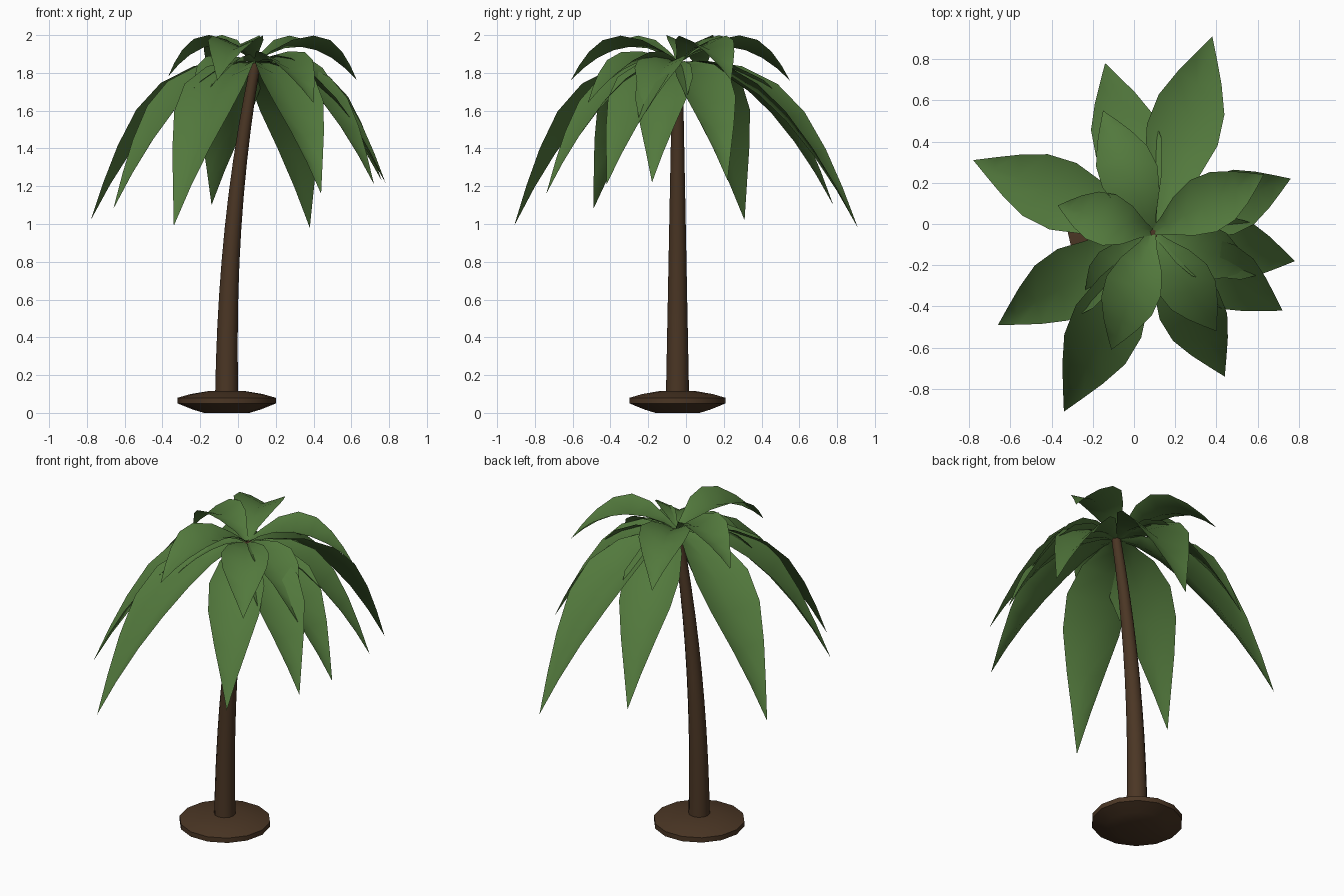
import bpy, bmesh, math
from mathutils import Vector

cube = bpy.data.objects.get("Cube")
if cube:
    bpy.data.objects.remove(cube, do_unlink=True)


def material(name, rgb):
    mat = bpy.data.materials.new(name)
    mat.use_nodes = True
    mat.diffuse_color = (*rgb, 1)
    mat.node_tree.nodes["Principled BSDF"].inputs["Base Color"].default_value = (*rgb, 1)
    return mat


bark = material("bark brown", (0.07, 0.037, 0.018))
leaf = material("leaf green", (0.085, 0.19, 0.046))


def finish(name, bm, mat):
    mesh = bpy.data.meshes.new(name)
    bm.to_mesh(mesh)
    bm.free()
    mesh.materials.append(mat)
    obj = bpy.data.objects.new(name, mesh)
    bpy.context.collection.objects.link(obj)
    return obj


def bridge(bm, a, b, closed):
    for i in range(len(a) if closed else len(a) - 1):
        j = (i + 1) % len(a)
        bm.faces.new((a[i], a[j], b[j], b[i]))


def loft(name, rings, sides, mat):
    """Capped round loft through (centre, radius) rings."""
    bm = bmesh.new()
    loops = []
    for (x, y, z), r in rings:
        angles = [math.tau * i / sides for i in range(sides)]
        loops.append([bm.verts.new((x + r * math.cos(t), y + r * math.sin(t), z)) for t in angles])
    for a, b in zip(loops, loops[1:]):
        bridge(bm, a, b, True)
    bm.faces.new(loops[0][::-1])
    bm.faces.new(loops[-1])
    obj = finish(name, bm, mat)
    bpy.ops.object.select_all(action='DESELECT')
    obj.select_set(True)
    bpy.context.view_layer.objects.active = obj
    bpy.ops.object.shade_smooth_by_angle(angle=math.radians(40))


# Base mound
mound = [(0, 0.12), (0.018, 0.18), (0.05, 0.26), (0.08, 0.26), (0.1, 0.19), (0.115, 0.1)]
loft("base_mound", [((-0.06, -0.045, z), r) for z, r in mound], 14, bark)

# Leaning trunk, curving more towards the top
STEPS = 10
trunk = []
for i in range(STEPS + 1):
    t = i / STEPS
    trunk.append(((-0.06 + 0.155 * t ** 2.2, -0.045, 0.1 + 1.76 * t), 0.061 - 0.034 * t))
loft("trunk", trunk, 12, bark)

# Fronds: channelled leaves that arch out from the crown
CROWN = Vector((0.09, -0.04, 1.85))
OUTLINE = [(0, 0.1), (0.13, 0.34), (0.29, 0.75), (0.45, 1), (0.6, 0.93), (0.75, 0.62), (0.88, 0.3), (1, 0)]


def frond(name, tip, arch):
    reach = Vector(tip) - CROWN
    drop = -reach.z
    out = Vector((reach.x, reach.y, 0))
    length = out.length
    out.normalize()
    side = Vector((-out.y, out.x, 0))
    half = 0.08 + 0.1 * length
    bm = bmesh.new()
    rows = []
    for u, w in OUTLINE:
        mid = CROWN + out * (length * u)
        mid.z += -drop * u + arch * 4 * u * (1 - u)
        slope = (-drop + arch * 4 * (1 - 2 * u)) / length
        normal = (Vector((0, 0, 1)) - out * slope).normalized()
        w *= half
        lift = normal * (w * 0.42)
        if w == 0:
            rows.append([bm.verts.new(mid)])
        else:
            rows.append([bm.verts.new(mid + side * (w * s) + lift * abs(s)) for s in (-1, 0, 1)])
    for a, b in zip(rows, rows[1:]):
        if len(b) == 1:
            for i in range(2):
                bm.faces.new((a[i], b[0], a[i + 1]))
        else:
            bridge(bm, a, b, False)
    bmesh.ops.recalc_face_normals(bm, faces=bm.faces)
    if sum(f.normal.z for f in bm.faces) < 0:
        bmesh.ops.reverse_faces(bm, faces=bm.faces)
    for f in bm.faces:
        f.smooth = True
    finish(name, bm, leaf)


LOWER = [(0.38, 0.91, 0.98), (-0.14, 0.78, 1.1), (-0.78, 0.31, 1.02),
         (-0.66, -0.49, 1.08), (-0.34, -0.91, 0.99), (0.44, -0.74, 1.16),
         (0.72, -0.42, 1.21), (0.78, -0.18, 1.22), (0.76, 0.22, 1.23)]
MIDDLE = [(0.57, -0.22, 1.58), (-0.24, -0.41, 1.6), (0.4, -0.52, 1.64)]
UPPER = [(0.63, 0.24, 1.76), (-0.15, 0.55, 1.76), (-0.37, 0.09, 1.78), (-0.11, -0.61, 1.76)]

for i, tip in enumerate(LOWER):
    frond(f"lower_frond_{i + 1}", tip, 0.26 * (CROWN.z - tip[2]))
for i, tip in enumerate(MIDDLE):
    frond(f"middle_frond_{i + 1}", tip, 0.1)
for i, tip in enumerate(UPPER):
    frond(f"upper_frond_{i + 1}", tip, 0.13)
